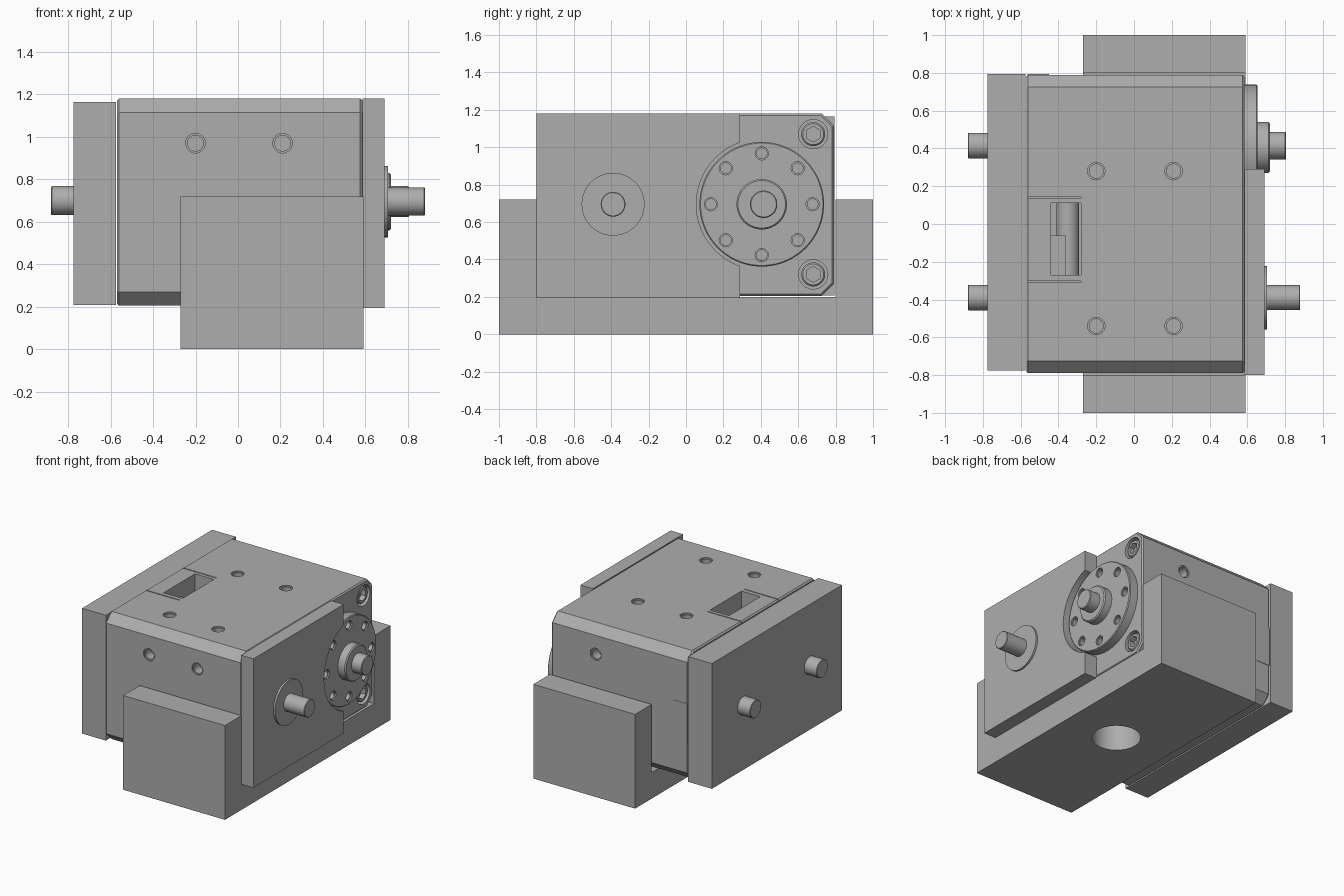
import bpy, bmesh, math
from mathutils import Vector

if "Cube" in bpy.data.objects:
    bpy.data.objects.remove(bpy.data.objects["Cube"], do_unlink=True)

metal = bpy.data.materials.new("plain grey metal")
metal.use_nodes = True
GREY = (0.42, 0.42, 0.42, 1)
metal.diffuse_color = GREY
metal.node_tree.nodes["Principled BSDF"].inputs["Base Color"].default_value = GREY


def finish(name, bm):
    bmesh.ops.recalc_face_normals(bm, faces=bm.faces)
    mesh = bpy.data.meshes.new(name)
    bm.to_mesh(mesh)
    bm.free()
    mesh.materials.append(metal)
    obj = bpy.data.objects.new(name, mesh)
    bpy.context.collection.objects.link(obj)
    return obj


def prism(name, profile, x0, x1):
    """Extrude a (y, z) profile along x."""
    bm = bmesh.new()
    face = bm.faces.new([bm.verts.new((x0, y, z)) for y, z in profile])
    new = bmesh.ops.extrude_face_region(bm, geom=[face])["geom"]
    bmesh.ops.translate(bm, vec=(x1 - x0, 0, 0),
                        verts=[v for v in new if isinstance(v, bmesh.types.BMVert)])
    return finish(name, bm)


def box(name, x0, x1, y0, y1, z0, z1):
    return prism(name, [(y0, z0), (y1, z0), (y1, z1), (y0, z1)], x0, x1)


def rod(name, start, end, radius, sides=48):
    """Cylinder between two points."""
    a, b = Vector(start), Vector(end)
    bm = bmesh.new()
    bmesh.ops.create_cone(bm, cap_ends=True, segments=sides, radius1=radius,
                          radius2=radius, depth=(b - a).length)
    turn = (b - a).to_track_quat('Z', 'Y').to_matrix()
    bmesh.ops.rotate(bm, verts=bm.verts, matrix=turn)
    bmesh.ops.translate(bm, verts=bm.verts, vec=(a + b) / 2)
    return finish(name, bm)


def apply(obj, mod):
    bpy.context.view_layer.objects.active = obj
    bpy.ops.object.modifier_apply(modifier=mod.name)


def bevel(obj, width, angle=60):
    mod = obj.modifiers.new("edge", 'BEVEL')
    mod.width, mod.segments = width, 1
    mod.limit_method, mod.angle_limit = 'ANGLE', math.radians(angle)
    apply(obj, mod)


def cut(obj, cutter):
    mod = obj.modifiers.new("cut", 'BOOLEAN')
    mod.operation, mod.solver, mod.object = 'DIFFERENCE', 'EXACT', cutter
    apply(obj, mod)
    bpy.data.objects.remove(cutter, do_unlink=True)


def drill(obj, point, inward, radius, depth, rim=0.009):
    """Blind hole with a slightly wider rim."""
    p, d = Vector(point), Vector(inward)
    for r, deep in ((radius + rim, 0.01), (radius, depth)):
        cut(obj, rod("drill", p - d * 0.02, p + d * deep, r, 32))


# Cradle holding the housing, with a round opening underneath
cradle = prism("cradle", [(-1, 0), (1, 0), (1, .72), (.8, .72), (.8, .2),
                          (-.8, .2), (-.8, .72), (-1, .72)], -.27, .59)
cut(cradle, rod("opening", (.16, 0, -.1), (.16, 0, .3), .17, 64))

# Housing with chamfered long edges
Y, LOW, HIGH, C = .79, .205, 1.18, .065
housing = prism("housing", [(-Y + C, LOW), (Y - C, LOW), (Y, LOW + C), (Y, HIGH - C),
                            (Y - C, HIGH), (-Y + C, HIGH), (-Y, HIGH - C),
                            (-Y, LOW + C)], -.57, .585)
bevel(housing, .01)

# Threaded holes in the top, front and back
for x in (-.2, .21):
    for y in (-.54, .28):
        drill(housing, (x, y, HIGH), (0, 0, -1), .037, .08)
    drill(housing, (x, -Y, .97), (0, 1, 0), .037, .08)
drill(housing, (.21, Y, .97), (0, -1, 0), .037, .08)

# Window in the top with fine seams beside it
cut(housing, box("window", -.44, -.28, -.27, .11, .95, 1.3))
for y in (-.305, .14):
    cut(housing, box("seam", -.6, -.28, y - .004, y + .004, 1.168, 1.3))
box("window_inner_step", -.44, -.36, -.27, -.06, .94, 1.07)
rod("window_inner_shaft", (-.35, -.28, .98), (-.35, .12, .98), .06, 32)

# Inset plate on the back
box("back_inset_plate", -.565, -.45, Y - .02, Y + .003, .5, .8)

# Socket screws in the corners of the right end face
FY, FZ = .405, .695
for z in (.32, 1.07):
    cut(housing, rod("counterbore", (.53, .68, z), (.7, .68, z), .078))
    screw = rod("corner_screw", (.5, .68, z), (.578, .68, z), .064)
    bevel(screw, .008)
    cut(screw, rod("socket", (.54, .68, z), (.7, .68, z), .042, 6))

# Left side plate with two shafts
box("left_plate", -.775, -.575, -.775, .795, .208, 1.165)
for y in (-.39, FY + .01):
    shaft = rod("left_shaft", (-.88, y, .7), (-.7, y, .7), .068)
    bevel(shaft, .004)

# Right side plate, scooped out around the flange
right_plate = box("right_plate", .585, .69, -.8, .29, .195, 1.18)
cut(right_plate, rod("scoop", (.5, FY, FZ), (.8, FY, FZ), .35, 96))
rod("right_washer", (.68, -.39, FZ), (.705, -.39, FZ), .168, 64)
bevel(rod("right_shaft", (.68, -.39, FZ), (.88, -.39, FZ), .066), .004)

# Round flange with a ring of eight holes
flange = rod("flange", (.56, FY, FZ), (.655, FY, FZ), .333, 96)
bevel(flange, .006)
for i in range(8):
    a = i * math.pi / 4
    drill(flange, (.655, FY + .272 * math.cos(a), FZ + .272 * math.sin(a)),
          (-1, 0, 0), .028, .05, .007)
hub = rod("flange_hub", (.64, FY, FZ), (.72, FY, FZ), .135, 64)
bevel(hub, .008)
bevel(rod("flange_shaft", (.7, FY + .01, FZ), (.805, FY + .01, FZ), .073), .005)

# Smooth the round walls, keep the machined edges sharp
for obj in bpy.context.collection.objects:
    if obj.type == 'MESH' and metal.name in obj.data.materials:
        bpy.ops.object.select_all(action='DESELECT')
        obj.select_set(True)
        bpy.context.view_layer.objects.active = obj
        bpy.ops.object.shade_smooth_by_angle(angle=math.radians(30))
